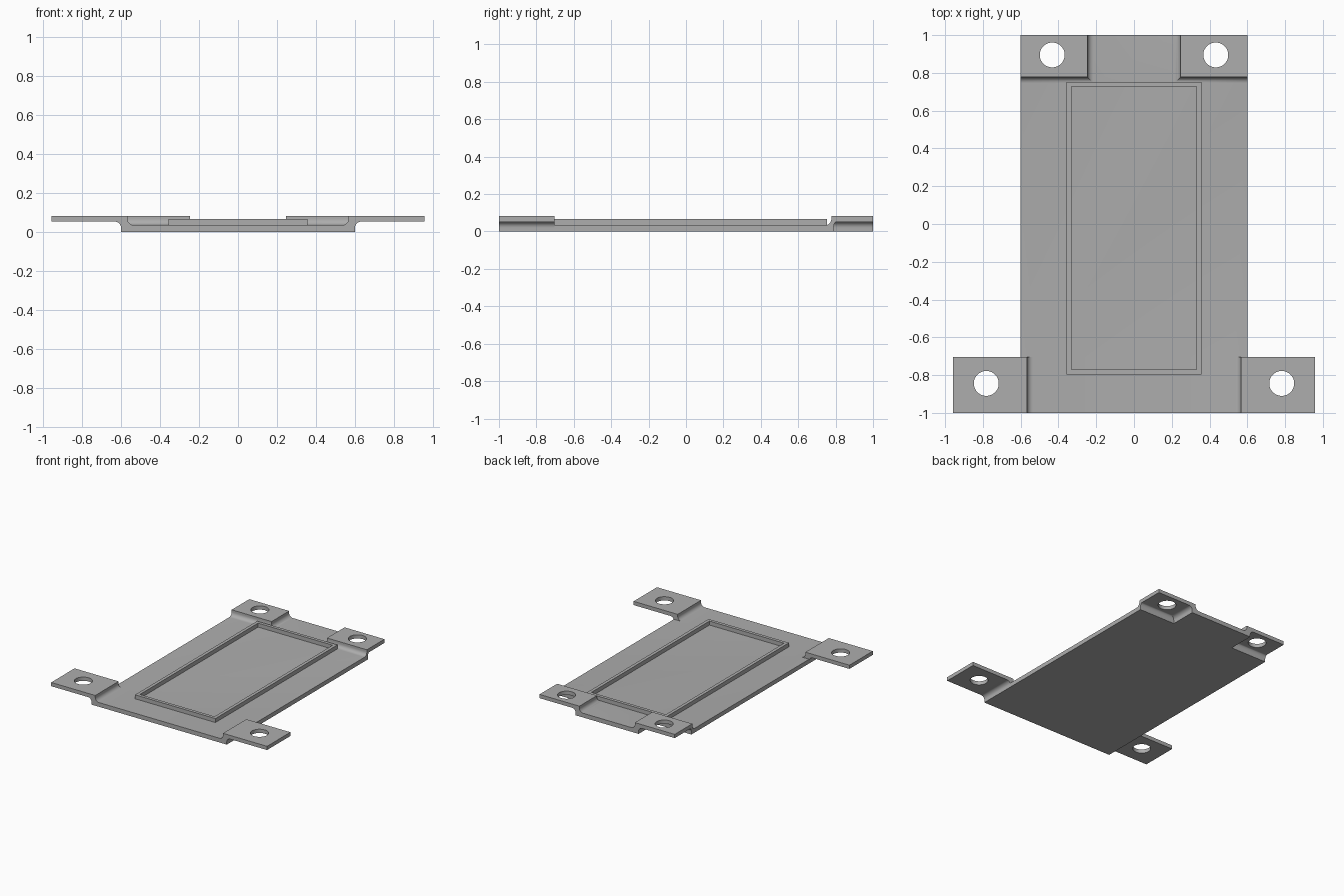
import bpy, bmesh, math

if "Cube" in bpy.data.objects:
    bpy.data.objects.remove(bpy.data.objects["Cube"])

grey = bpy.data.materials.new("plain grey")
grey.diffuse_color = (0.42, 0.42, 0.42, 1)
grey.use_nodes = True
grey.node_tree.nodes["Principled BSDF"].inputs["Base Color"].default_value = grey.diffuse_color

T, Z0, Z1 = 0.034, 0.052, 0.082      # plate thickness, tab underside, tab top
R = 0.032                            # bend radius
BACK_X, BACK_Y = 0.246, 0.777        # inner corner of the rear tabs
HOLE_R = 0.066


def finish(name, bm):
    bmesh.ops.remove_doubles(bm, verts=bm.verts, dist=1e-5)
    bmesh.ops.recalc_face_normals(bm, faces=bm.faces)
    me = bpy.data.meshes.new(name)
    bm.to_mesh(me)
    bm.free()
    me.materials.append(grey)
    ob = bpy.data.objects.new(name, me)
    bpy.context.collection.objects.link(ob)
    return ob


def skin(name, rings):
    """Closed solid through matching rings, capped at both ends."""
    bm = bmesh.new()
    vs = [[bm.verts.new(p) for p in ring] for ring in rings]
    n = len(rings[0])
    for a, b in zip(vs, vs[1:]):
        for i in range(n):
            j = (i + 1) % n
            quad = [a[i], a[j], b[j], b[i]]
            keep = []
            for v in quad:           # drop collapsed corners
                if all((v.co - k.co).length > 1e-6 for k in keep):
                    keep.append(v)
            if len(keep) > 2:
                bm.faces.new(keep)
    bm.faces.new(vs[0])
    bm.faces.new(vs[-1])
    return finish(name, bm)


def arc(cx, cz, rx, rz, a0, a1, n=8):
    return [(cx + rx * math.cos(math.radians(a0 + (a1 - a0) * i / n)),
             cz + rz * math.sin(math.radians(a0 + (a1 - a0) * i / n)))
            for i in range(n + 1)]


def tab_profile(lower, r_low, end):
    """Bent section: distance from the raised edge, height."""
    return (arc(-R, T + R, R, R, -90, 0) + [(0, Z1), (end, Z1), (end, Z0)]
            + arc(lower + r_low, Z0 - R, r_low, R, 90, 180)
            + [(lower, 0), (-R, 0)])


def combine(target, other, op):
    m = target.modifiers.new("combine", 'BOOLEAN')
    m.operation, m.solver, m.object = op, 'EXACT', other
    bpy.context.view_layer.update()
    dg = bpy.context.evaluated_depsgraph_get()
    me = bpy.data.meshes.new_from_object(target.evaluated_get(dg))
    target.modifiers.clear()
    target.data = me
    bpy.data.objects.remove(other)


# base plate with notched rear corners
nx, ny = BACK_X + 0.033, BACK_Y + 0.012
outline = [(-0.6, -1), (0.6, -1), (0.6, ny), (nx, ny), (nx, 1),
           (-nx, 1), (-nx, ny), (-0.6, ny)]
plate = skin("base_plate", [[(x, y, z) for x, y in outline] for z in (0, T)])

for s in (-1, 1):
    # front tab, bent outwards from the side
    prof = tab_profile(0.033, R, 0.391)
    tab = skin("front_tab", [[(s * (0.567 + d), y, z) for d, z in prof]
                             for y in (-1, -0.704)])
    combine(plate, tab, 'UNION')

    # rear tab, bent around an inner corner
    px = tab_profile(0.033, R, 0.6 - BACK_X)
    py = tab_profile(0.012, 0.018, 1 - BACK_Y)
    corner = [(BACK_X + a, BACK_Y + b, z) for (a, z), (b, _) in zip(px, py)]
    tab = skin("rear_tab", [[(s * x, 1, z) for x, y, z in corner],
                            [(s * x, y, z) for x, y, z in corner],
                            [(s * 0.6, y, z) for x, y, z in corner]])
    combine(plate, tab, 'UNION')

    # screw holes
    for x, y in ((0.782, -0.844), (0.433, 0.895)):
        ring = [(s * x + HOLE_R * math.cos(i * math.tau / 48),
                 y + HOLE_R * math.sin(i * math.tau / 48)) for i in range(48)]
        drill = skin("drill", [[(a, b, z) for a, b in ring] for z in (0.04, 0.1)])
        combine(plate, drill, 'DIFFERENCE')

# raised rectangular rim
bm = bmesh.new()


def rectangle(x, y0, y1, z):
    return [bm.verts.new(p) for p in
            ((-x, y0, z), (x, y0, z), (x, y1, z), (-x, y1, z))]


loops = [rectangle(0.357, -0.796, 0.753, T), rectangle(0.357, -0.796, 0.753, 0.066),
         rectangle(0.331, -0.770, 0.727, 0.066), rectangle(0.331, -0.770, 0.727, T)]
for a, b in zip(loops, loops[1:]):
    for i in range(4):
        j = (i + 1) % 4
        bm.faces.new((a[i], a[j], b[j], b[i]))
rim = finish("raised_rim", bm)

# smooth bends, sharp edges
for ob in (plate, rim):
    bpy.ops.object.select_all(action='DESELECT')
    ob.select_set(True)
    bpy.context.view_layer.objects.active = ob
    bpy.ops.object.shade_smooth_by_angle(angle=math.radians(30))
